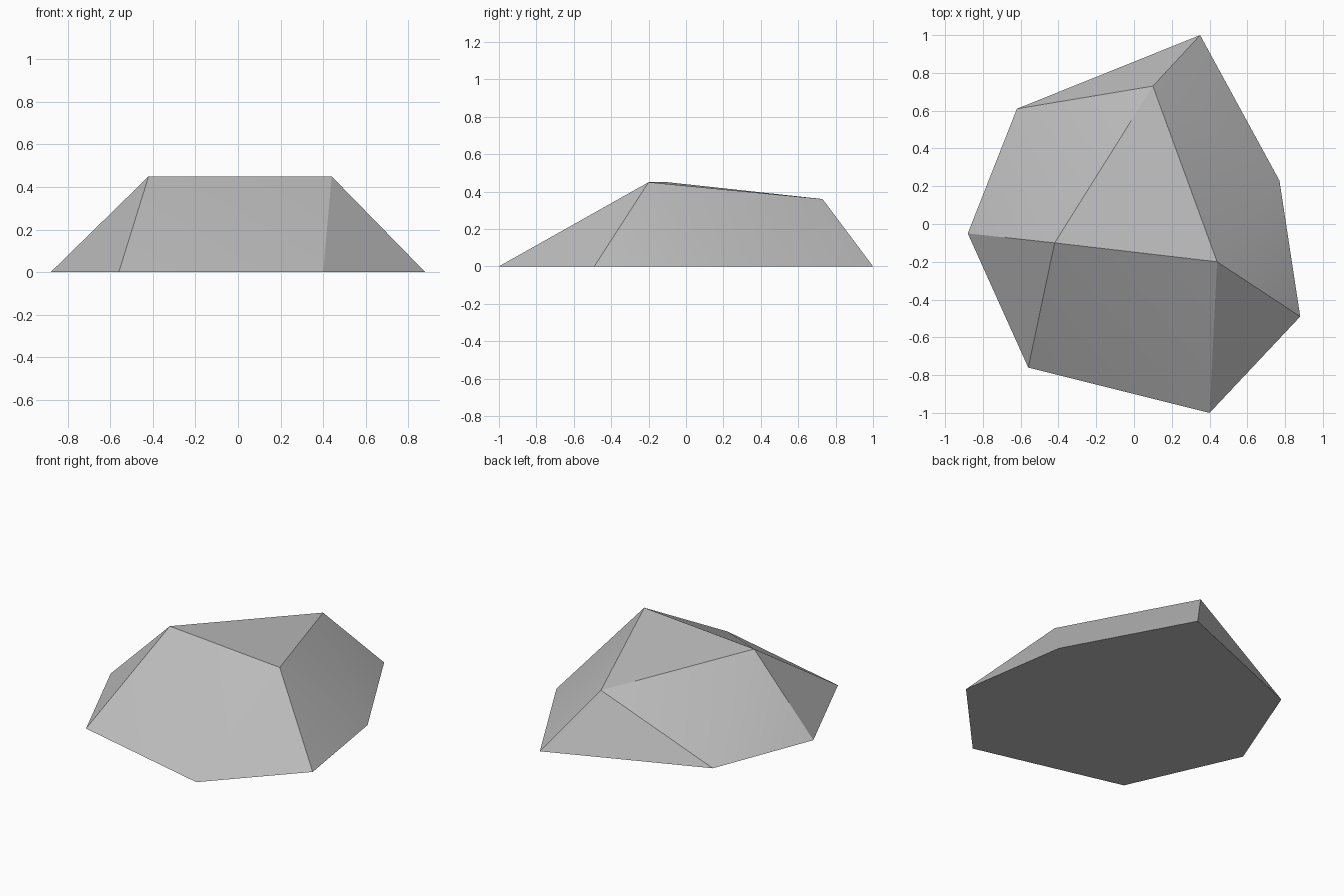
import bpy, bmesh, math

if "Cube" in bpy.data.objects:
    bpy.data.objects.remove(bpy.data.objects["Cube"])

# Ground outline and the three upper corners of the boulder
base = [(-0.88, -0.05), (-0.56, -0.76), (0.40, -1.0), (0.88, -0.49),
        (0.77, 0.23), (0.35, 1.0), (-0.62, 0.61)]
peaks = [(-0.42, -0.10, 0.45), (0.44, -0.20, 0.45), (0.10, 0.73, 0.36)]

# Faceted rock: the convex hull of those corners
bm = bmesh.new()
for p in [(x, y, 0) for x, y in base] + peaks:
    bm.verts.new(p)
bmesh.ops.convex_hull(bm, input=bm.verts)
bmesh.ops.dissolve_limit(bm, angle_limit=math.radians(1),
                         verts=bm.verts, edges=bm.edges)
bmesh.ops.recalc_face_normals(bm, faces=bm.faces)
mesh = bpy.data.meshes.new("boulder")
bm.to_mesh(mesh)
bm.free()
boulder = bpy.data.objects.new("boulder", mesh)
bpy.context.collection.objects.link(boulder)

# Plain grey stone
stone = bpy.data.materials.new("grey stone")
stone.diffuse_color = (0.52, 0.52, 0.52, 1)
stone.use_nodes = True
stone.node_tree.nodes["Principled BSDF"].inputs["Base Color"].default_value = stone.diffuse_color
mesh.materials.append(stone)

# Sharp ridges, soft shallow creases
bpy.context.view_layer.objects.active = boulder
boulder.select_set(True)
bpy.ops.object.shade_smooth_by_angle(angle=math.radians(30))
